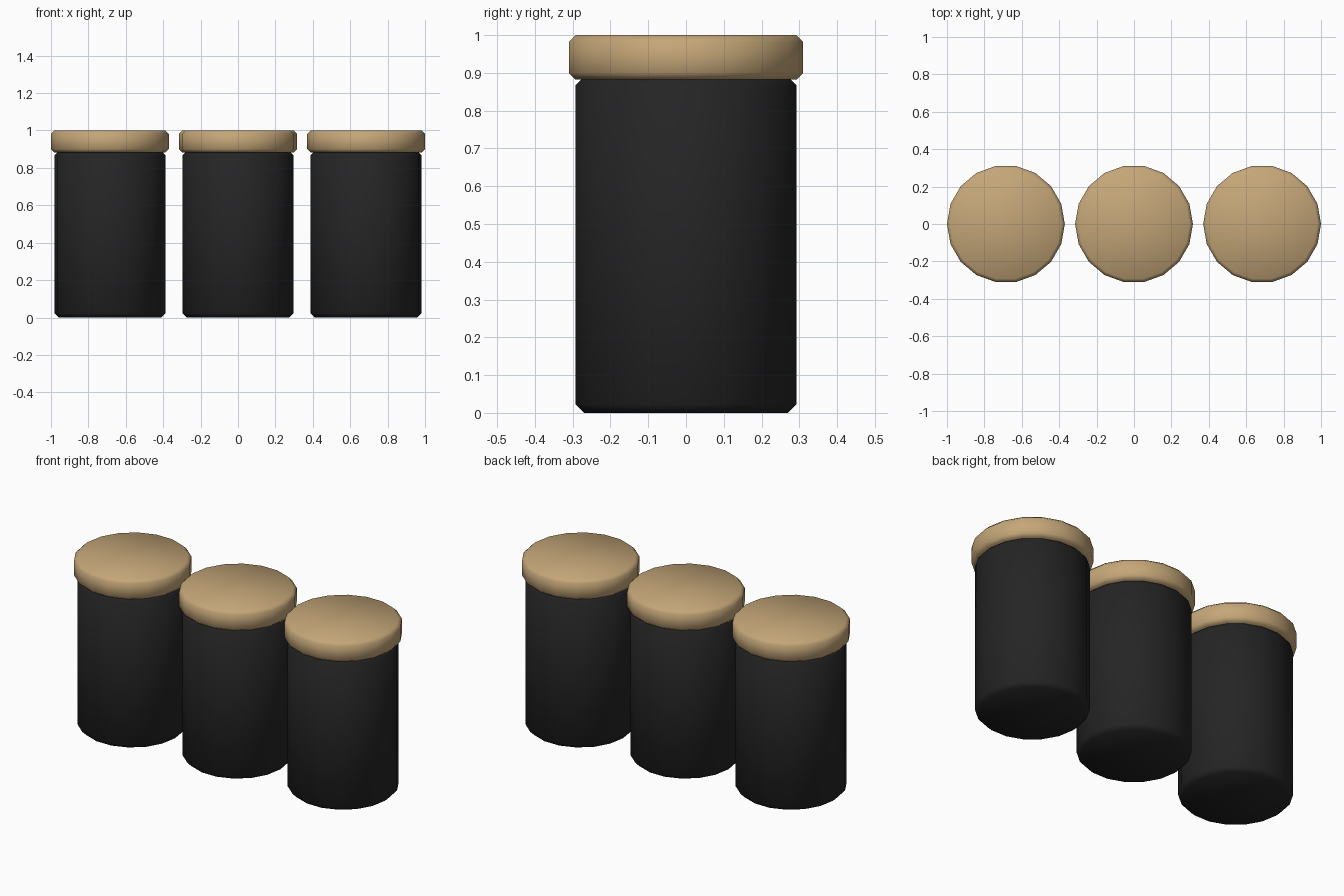
import bpy
import math

cube = bpy.data.objects.get("Cube")
if cube:
    bpy.data.objects.remove(cube, do_unlink=True)

SIDES = 18
SPACING = 0.685


def make_material(name, color):
    mat = bpy.data.materials.new(name)
    mat.use_nodes = True
    mat.diffuse_color = color
    bsdf = mat.node_tree.nodes["Principled BSDF"]
    bsdf.inputs["Base Color"].default_value = color
    bsdf.inputs["Roughness"].default_value = 0.7
    return mat


def chamfered_drum(name, x, radius, bottom, top, chamfer, mat):
    """Smooth-shaded cylinder with single-segment bevelled rims."""
    bpy.ops.mesh.primitive_cylinder_add(
        vertices=SIDES, radius=radius, depth=top - bottom,
        location=(x, 0, (bottom + top) / 2),
        rotation=(0, 0, math.pi / 2))  # corners on the x axis
    obj = bpy.context.object
    obj.name = name
    obj.data.materials.append(mat)
    bevel = obj.modifiers.new("rim_bevel", "BEVEL")
    bevel.width = chamfer
    bevel.segments = 1
    bevel.limit_method = 'ANGLE'
    bevel.angle_limit = math.radians(40)
    bpy.ops.object.shade_smooth()
    return obj


black = make_material("matte_black", (0.018, 0.018, 0.018, 1))
wood = make_material("light_wood", (0.56, 0.385, 0.19, 1))

# Three lidded jars in a row
for label, side in (("right", -1), ("middle", 0), ("left", 1)):
    x = side * SPACING
    chamfered_drum(label + "_jar_body", x, 0.297, 0.0, 0.89, 0.023, black)
    chamfered_drum(label + "_jar_lid", x, 0.315, 0.882, 1.0, 0.018, wood)
